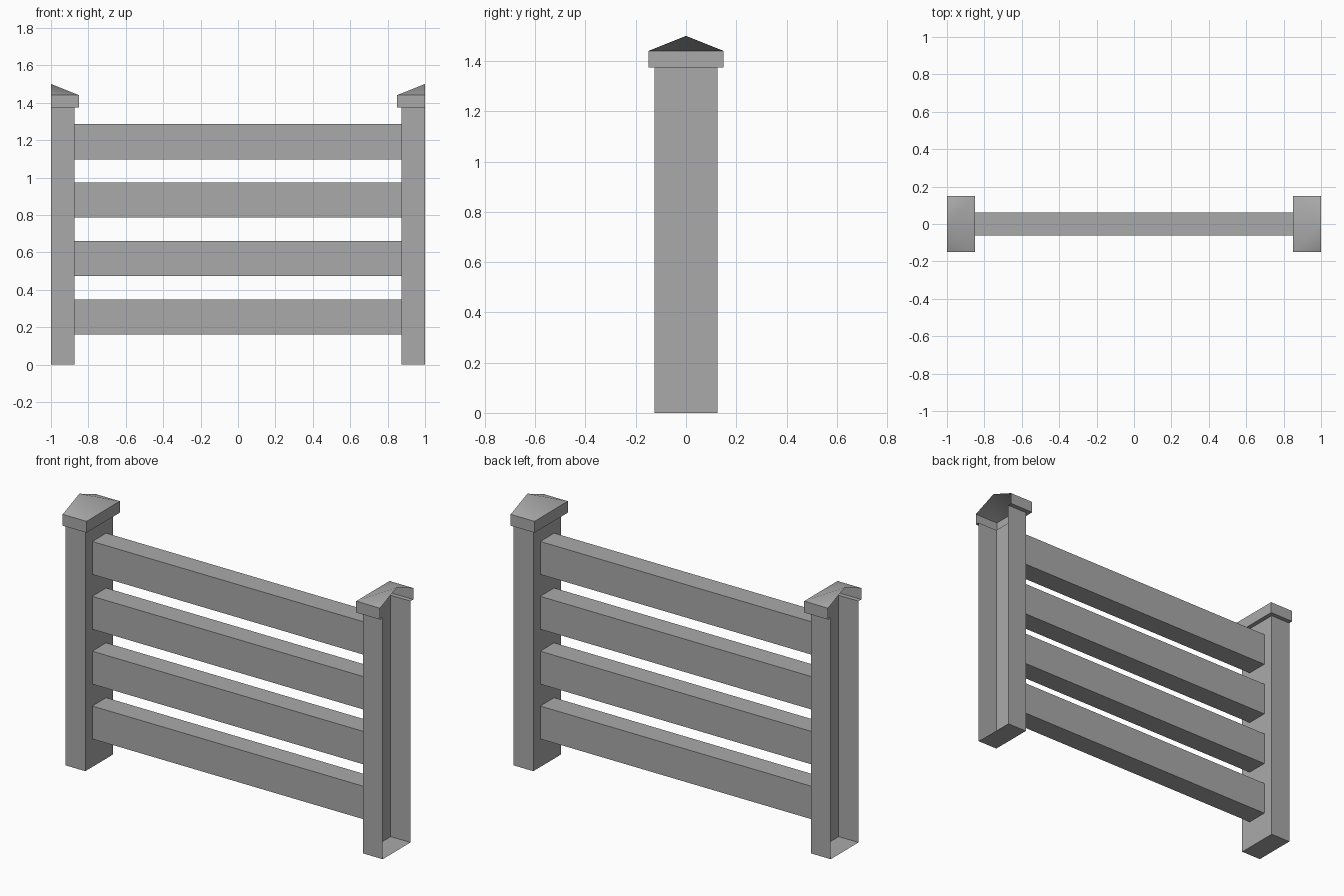
import bpy, bmesh

cube = bpy.data.objects.get("Cube")
if cube:
    bpy.data.objects.remove(cube, do_unlink=True)

# Single grey finish
GREY = (0.4, 0.4, 0.4, 1)
grey = bpy.data.materials.new("plain_grey")
grey.use_nodes = True
grey.diffuse_color = GREY
grey.node_tree.nodes["Principled BSDF"].inputs["Base Color"].default_value = GREY

POST_HALF, CAP_HALF = 0.125, 0.15
POST_TOP, EAVES, PEAK = 1.375, 1.44, 1.5
RAIL_HEIGHT, RAIL_STEP, RAIL_BASE = 0.1875, 0.3125, 0.16


def finish(bm, name):
    mesh = bpy.data.meshes.new(name)
    bm.to_mesh(mesh)
    bm.free()
    mesh.materials.append(grey)
    obj = bpy.data.objects.new(name, mesh)
    bpy.context.collection.objects.link(obj)
    return obj


def half_shell(name, side, levels, peak=None, floor=False):
    """Loft a three-sided shell, open on its outer side, through (half width, z) levels."""
    bm = bmesh.new()

    def face(verts):
        bm.faces.new(verts if side > 0 else verts[::-1])

    rings = []
    for h, z in levels:
        outline = [(1, -h), (1 - h, -h), (1 - h, h), (1, h)]
        rings.append([bm.verts.new((side * x, y, z)) for x, y in outline])
    for low, high in zip(rings, rings[1:]):
        for i in range(3):
            face([low[i + 1], low[i], high[i], high[i + 1]])
    if floor:
        face(rings[0])
    if peak:
        tip = bm.verts.new((side, 0, peak))
        for i in range(3):
            face([rings[-1][i + 1], rings[-1][i], tip])
    return finish(bm, name)


# Half posts and their hollow pyramid caps at both ends
for label, side in (("left", 1), ("right", -1)):
    half_shell(label + "_post", side, [(POST_HALF, 0), (POST_HALF, POST_TOP)], floor=True)
    cap = half_shell(label + "_post_cap", side,
                     [(POST_HALF, POST_TOP), (CAP_HALF, POST_TOP), (CAP_HALF, EAVES)], peak=PEAK)
    bpy.ops.object.select_all(action="DESELECT")
    cap.select_set(True)
    bpy.context.view_layer.objects.active = cap
    bpy.ops.object.shade_smooth_by_angle(angle=0.8)

# Four rails between the posts, open where they meet them
for i in range(4):
    bm = bmesh.new()
    bmesh.ops.create_cube(bm, size=1)
    ends = [f for f in bm.faces if abs(f.normal.x) > 0.5]
    bmesh.ops.delete(bm, geom=ends, context="FACES_ONLY")
    bmesh.ops.scale(bm, vec=(2 - 2 * POST_HALF, POST_HALF, RAIL_HEIGHT), verts=bm.verts)
    z = RAIL_BASE + RAIL_HEIGHT / 2 + i * RAIL_STEP
    bmesh.ops.translate(bm, vec=(0, 0, z), verts=bm.verts)
    finish(bm, f"rail_{i + 1}")
